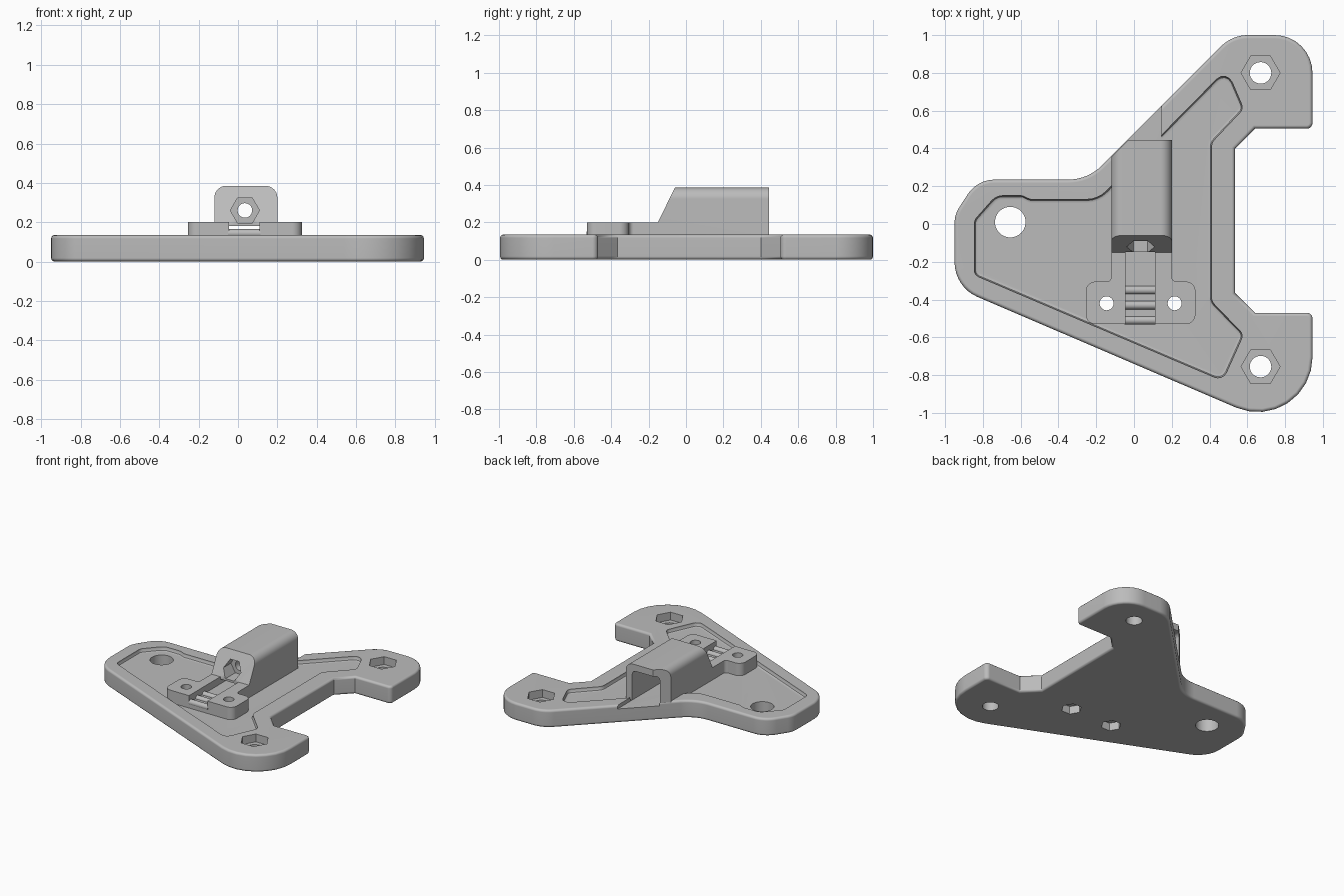
import bpy, bmesh, math
from mathutils import Vector

old = bpy.data.objects.get("Cube")
if old:
    bpy.data.objects.remove(old, do_unlink=True)

grey = bpy.data.materials.new("plain_grey")
grey.use_nodes = True
grey.diffuse_color = (0.5, 0.5, 0.5, 1)
grey.node_tree.nodes["Principled BSDF"].inputs["Base Color"].default_value = (0.5, 0.5, 0.5, 1)


def rounded(corners, steps=8):
    """Fillet a counter-clockwise polygon given as (x, y, radius) corners."""
    out = []
    for i, (x, y, r) in enumerate(corners):
        p = Vector((x, y))
        a = (Vector(corners[i - 1][:2]) - p).normalized()
        b = (Vector(corners[(i + 1) % len(corners)][:2]) - p).normalized()
        if r == 0:
            out.append(p)
            continue
        half = a.angle(b) / 2
        centre = p + (a + b).normalized() * (r / math.sin(half))
        start = p + a * (r / math.tan(half)) - centre
        end = p + b * (r / math.tan(half)) - centre
        turn = math.pi - 2 * half
        for k in range(steps + 1):
            t = k / steps
            out.append(centre + (start * math.sin((1 - t) * turn)
                                 + end * math.sin(t * turn)) / math.sin(turn))
    return out


def inset(pts, amount):
    """Move a counter-clockwise outline inwards."""
    out = []
    for i, p in enumerate(pts):
        d1 = (p - pts[i - 1]).normalized()
        d2 = (pts[(i + 1) % len(pts)] - p).normalized()
        n1, n2 = Vector((-d1.y, d1.x)), Vector((-d2.y, d2.x))
        out.append(p + (n1 + n2) * (amount / (1 + n1.dot(n2))))
    return out


def loft(name, rings):
    """Skin a stack of matching 3D rings and cap both ends."""
    bm = bmesh.new()
    rows = [[bm.verts.new(co) for co in r] for r in rings]
    bm.faces.new(rows[0])
    bm.faces.new(rows[-1])
    for low, high in zip(rows, rows[1:]):
        for i in range(len(low)):
            bm.faces.new((low[i - 1], low[i], high[i], high[i - 1]))
    bmesh.ops.recalc_face_normals(bm, faces=bm.faces)
    mesh = bpy.data.meshes.new(name)
    bm.to_mesh(mesh)
    bm.free()
    mesh.materials.append(grey)
    obj = bpy.data.objects.new(name, mesh)
    bpy.context.collection.objects.link(obj)
    return obj


def prism(name, pts, lo, hi, axis="z"):
    """Extrude a 2D outline along an axis."""
    place = {"z": lambda u, v, w: (u, v, w),
             "y": lambda u, v, w: (u, w, v),
             "x": lambda u, v, w: (w, u, v)}[axis]
    return loft(name, [[place(p[0], p[1], w) for p in pts] for w in (lo, hi)])


def slab(name, pts, levels):
    """Stack insets of an outline, given as (height, inset) levels."""
    return loft(name, [[(p.x, p.y, z) for p in inset(pts, d)] for z, d in levels])


def ring(x, y, r, sides):
    return [(x + r * math.cos(math.tau * i / sides),
             y + r * math.sin(math.tau * i / sides)) for i in range(sides)]


def combine(obj, tool, operation="DIFFERENCE"):
    """Apply a boolean, trying the next solver if one gives nothing."""
    m = obj.modifiers.new("combine", "BOOLEAN")
    m.operation, m.object = operation, tool
    for solver in ("EXACT", "MANIFOLD", "FLOAT"):
        m.solver = solver
        bpy.context.view_layer.update()
        graph = bpy.context.evaluated_depsgraph_get()
        mesh = bpy.data.meshes.new_from_object(obj.evaluated_get(graph))
        if len(mesh.polygons) > 3:
            obj.data = mesh
            break
    obj.modifiers.remove(m)
    bpy.data.objects.remove(tool, do_unlink=True)


# Base plate with rounded rims
R = 0.018
curve = [(R * (1 - math.sin(a)), R * (1 - math.cos(a)))
         for a in (math.pi / 2 * k / 3 for k in range(4))]
rim = [(h, d) for d, h in curve]
plate = slab("base_plate", rounded([
    (-0.95, -0.334, 0.2), (0.945, -1.145, 0.29), (0.945, -0.47, 0.03),
    (0.64, -0.47, 0), (0.535, -0.365, 0), (0.535, 0.40, 0), (0.64, 0.505, 0),
    (0.945, 0.505, 0.03), (0.945, 1.0, 0.2), (0.52, 1.0, 0.2),
    (-0.245, 0.235, 0.25), (-0.83, 0.235, 0.17), (-0.95, 0.05, 0.15)]),
    rim + [(0.135 - h, d) for h, d in reversed(rim)])

# Shallow pocket with softened floor edge
combine(plate, slab("pocket", rounded([
    (-0.845, -0.27, 0.04), (0.47, -0.83, 0.05), (0.58, -0.585, 0.04),
    (0.41, -0.41, 0.06), (0.41, 0.43, 0.06), (0.58, 0.61, 0.04),
    (0.49, 0.82, 0.05), (-0.19, 0.13, 0.15), (-0.55, 0.13, 0.05),
    (-0.59, 0.15, 0.05), (-0.73, 0.15, 0.08), (-0.845, 0.02, 0.05)], 4),
    [(0.105, 0.02), (0.111, 0.006), (0.125, 0), (0.3, 0)]))

# Tall housing with rounded top, sloped front and a corner trimmed to the plate
housing = prism("housing", rounded([
    (-0.12, 0.05, 0), (0.2, 0.05, 0), (0.2, 0.385, 0.06), (-0.12, 0.385, 0.06)]),
    -0.15, 0.445, "y")
combine(housing, prism("slope", [(-0.4, 0.2), (-0.15, 0.2), (-0.04, 0.426), (-0.4, 0.426)],
                       -1, 1, "x"))
combine(housing, prism("trim", [(-0.5, -0.024), (0.3, 0.776), (-0.5, 0.776)], -1, 1))

# Clamp pad with two wings and a neck
combine(housing, prism("clamp_pad", rounded([
    (-0.255, -0.53, 0.05), (0.325, -0.53, 0.05), (0.325, -0.305, 0.05),
    (0.2, -0.305, 0.025), (0.2, -0.1, 0), (-0.12, -0.1, 0),
    (-0.12, -0.305, 0.025), (-0.255, -0.305, 0.05)]), 0.05, 0.2), "UNION")
combine(plate, housing, "UNION")

# Strap slot with tunnel, and rear cavity
combine(plate, prism("slot", [(-0.6, 0.145), (0.2, 0.145), (0.2, 0.18), (-0.148, 0.18),
                              (-0.148, 0.3), (-0.6, 0.3)], -0.045, 0.11, "x"))
combine(plate, prism("cavity", rounded([
    (-0.065, 0.107, 0), (0.145, 0.107, 0), (0.145, 0.335, 0.03), (-0.065, 0.335, 0.03)]),
    0.08, 0.9, "y"))

# Bolt hole and nut seat in the housing front
combine(plate, prism("bolt_hole", ring(0.035, 0.26, 0.037, 24), -0.3, 0.2, "y"))
combine(plate, prism("bolt_nut", ring(0.035, 0.26, 0.074, 6), -0.3, -0.03, "y"))

# Arm holes with nut seats from above
for x, y in ((0.67, 0.8), (0.67, -0.755)):
    combine(plate, prism("arm_hole", ring(x, y, 0.057, 32), -0.1, 0.3))
    combine(plate, prism("arm_nut", ring(x, y, 0.103, 6), 0.075, 0.3))

# Pad holes with nut seats from below
for x in (-0.145, 0.215):
    combine(plate, prism("pad_hole", ring(x, -0.42, 0.037, 24), -0.1, 0.3))
    combine(plate, prism("pad_nut", ring(x, -0.42, 0.072, 6), -0.1, 0.06))

# Large plain hole
combine(plate, prism("large_hole", ring(-0.655, 0.01, 0.081, 40), -0.1, 0.3))

# Teeth across the strap slot
teeth = [prism(f"strap_tooth_{i + 1}", ring(y, 0.143, 0.022, 16), -0.05, 0.115, "x")
         for i, y in enumerate((-0.35, -0.43, -0.51))]

# Smooth the rounded faces, keep edges crisp
bpy.ops.object.select_all(action="DESELECT")
for obj in [plate] + teeth:
    obj.select_set(True)
    bpy.context.view_layer.objects.active = obj
bpy.ops.object.shade_smooth_by_angle(angle=math.radians(35))
plate.modifiers.new("flat_faces", "WEIGHTED_NORMAL").keep_sharp = True
